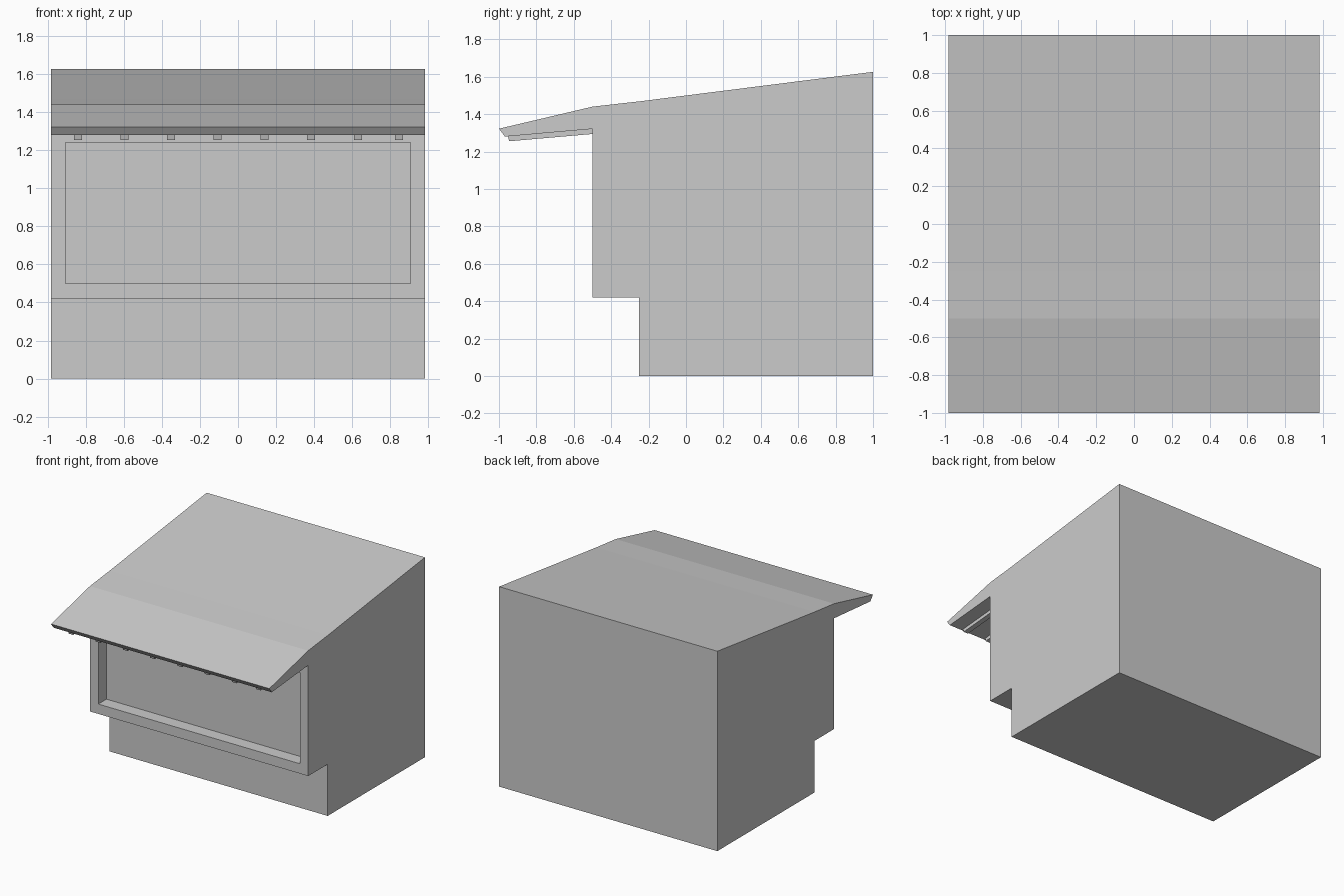
import bpy, bmesh
from mathutils import Vector

if "Cube" in bpy.data.objects:
    bpy.data.objects.remove(bpy.data.objects["Cube"])

HALF_W = 0.982


def prism(profile, x0, x1):
    """Extrude a (y, z) profile along x into a closed bmesh."""
    bm = bmesh.new()
    face = bm.faces.new([bm.verts.new((x0, y, z)) for y, z in profile])
    ext = bmesh.ops.extrude_face_region(bm, geom=[face])
    verts = [g for g in ext["geom"] if isinstance(g, bmesh.types.BMVert)]
    bmesh.ops.translate(bm, verts=verts, vec=(x1 - x0, 0, 0))
    bmesh.ops.recalc_face_normals(bm, faces=bm.faces)
    return bm


def finish(bm, name):
    mesh = bpy.data.meshes.new(name)
    bm.to_mesh(mesh)
    bm.free()
    obj = bpy.data.objects.new(name, mesh)
    bpy.context.collection.objects.link(obj)
    return obj


# Kiosk body with stepped base, sloped roof and front overhang
body_profile = [(-0.25, 0), (1, 0), (1, 1.626), (-0.25, 1.468), (-0.5, 1.44),
                (-1, 1.322), (-0.968, 1.28), (-0.5, 1.321),
                (-0.5, 0.42), (-0.25, 0.42)]
bm = prism(body_profile, -HALF_W, HALF_W)

# Recessed serving window in the front wall
bm.normal_update()
front = next(f for f in bm.faces
             if f.normal.y < -0.99 and abs(f.calc_center_median().y + 0.5) < 0.01)
bmesh.ops.inset_individual(bm, faces=[front], thickness=0.07)
for v in front.verts:
    v.co = Vector((0.907 if v.co.x > 0 else -0.907, -0.5,
                   1.24 if v.co.z > 0.87 else 0.50))
pane = bmesh.ops.extrude_discrete_faces(bm, faces=[front])["faces"][0]
bmesh.ops.translate(bm, verts=pane.verts, vec=(0, 0.105, 0))
bmesh.ops.recalc_face_normals(bm, faces=bm.faces)
finish(bm, "kiosk_body")

# Rafters under the overhang
rafter_profile = [(-0.953, 1.284), (-0.945, 1.255), (-0.498, 1.294), (-0.498, 1.323)]
for i, x in enumerate([-0.842, -0.597, -0.352, -0.107, 0.14, 0.384, 0.63, 0.845]):
    finish(prism(rafter_profile, x - 0.021, x + 0.021), f"rafter_{i + 1}")
